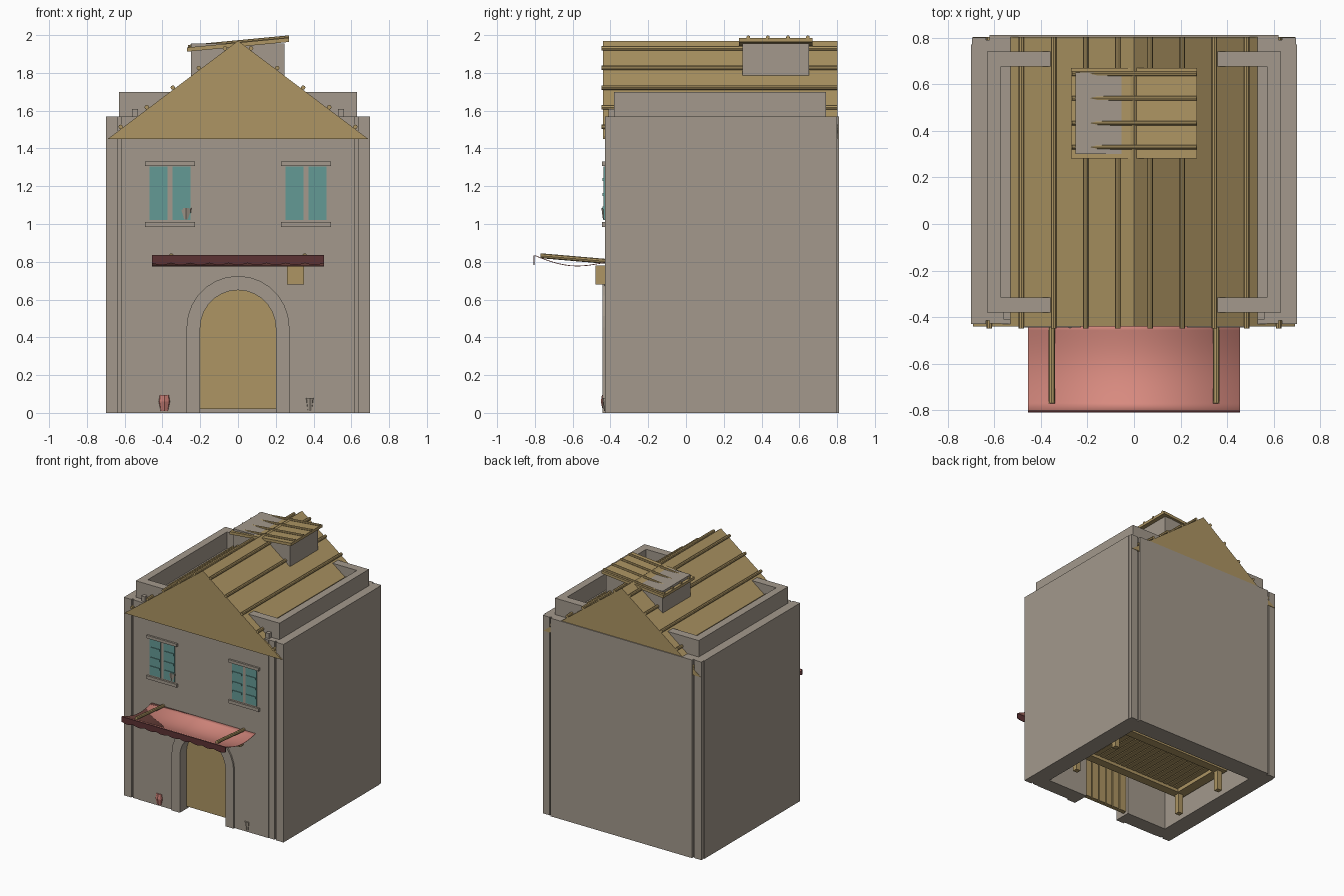
import bpy, bmesh, math
from mathutils import Vector

if "Cube" in bpy.data.objects:
    bpy.data.objects.remove(bpy.data.objects["Cube"], do_unlink=True)


def material(name, *rgb):
    linear = [((c / 255 + 0.055) / 1.055) ** 2.4 for c in rgb] + [1]
    m = bpy.data.materials.new(name)
    m.use_nodes = True
    m.diffuse_color = linear
    m.node_tree.nodes["Principled BSDF"].inputs["Base Color"].default_value = linear
    return m


PLASTER = material("plaster", 163, 153, 140)
WOOD = material("wood", 173, 149, 99)
TEAL = material("teal_paint", 100, 154, 149)
CLOTH = material("awning_cloth", 217, 139, 128)
MAROON = material("maroon_trim", 92, 50, 52)
CLAY = material("clay", 195, 122, 113)


def finish(name, bm, mat):
    bmesh.ops.recalc_face_normals(bm, faces=bm.faces)
    mesh = bpy.data.meshes.new(name)
    bm.to_mesh(mesh)
    bm.free()
    mesh.materials.append(mat)
    obj = bpy.data.objects.new(name, mesh)
    bpy.context.collection.objects.link(obj)
    return obj


def box(name, x, y, z, mat):
    """Box from three (low, high) ranges."""
    bm = bmesh.new()
    bmesh.ops.create_cube(bm, size=1)
    for v in bm.verts:
        v.co = [(a + b) / 2 + c * (b - a) for c, (a, b) in zip(v.co, (x, y, z))]
    return finish(name, bm, mat)


def pair(name, x, y, z, mat):
    """Box and its mirror image across x."""
    box(name + "_left", x, y, z, mat)
    box(name + "_right", (-x[1], -x[0]), y, z, mat)


def slab(name, outline, y, mat):
    """Front outline in x and z, extruded along y."""
    bm = bmesh.new()
    face = bm.faces.new([bm.verts.new((px, y[0], pz)) for px, pz in outline])
    new = bmesh.ops.extrude_face_region(bm, geom=[face])["geom"]
    bmesh.ops.translate(bm, vec=(0, y[1] - y[0], 0),
                        verts=[g for g in new if isinstance(g, bmesh.types.BMVert)])
    return finish(name, bm, mat)


def rod(name, a, b, r1, mat, r2=None, sides=8):
    a, b = Vector(a), Vector(b)
    bm = bmesh.new()
    bmesh.ops.create_cone(bm, cap_ends=True, segments=sides, radius1=r1,
                          radius2=r1 if r2 is None else r2, depth=(b - a).length)
    obj = finish(name, bm, mat)
    obj.location = (a + b) / 2
    obj.rotation_euler = (b - a).to_track_quat("Z", "Y").to_euler()
    return obj


def arch(r, spring, steps=14):
    """Arch outline from left foot to right foot."""
    curve = [(-r * math.cos(math.pi * i / steps), spring + r * math.sin(math.pi * i / steps))
             for i in range(steps + 1)]
    return [(-r, 0)] + curve + [(r, 0)]


# Walls around an open room
TOP = 1.57
slab("front_wall", [(-.57, 0)] + arch(.2, .45) + [(.57, 0), (.57, TOP), (-.57, TOP)],
     (-.43, -.31), PLASTER)
box("back_wall", (-.62, .62), (.66, .81), (0, TOP), PLASTER)
pair("side_wall", (.56, .69), (-.415, .79), (0, TOP), PLASTER)
pair("side_panel", (.68, .70), (-.42, .77), (0, TOP), PLASTER)
pair("front_pilaster", (.565, .62), (-.427, -.4), (0, TOP), PLASTER)
pair("front_corner", (.635, .70), (-.43, -.4), (0, TOP), PLASTER)
pair("back_corner", (.635, .695), (.76, .80), (0, TOP), PLASTER)
box("roof_deck", (-.6, .6), (-.4, .78), (1.5, TOP), PLASTER)

# Parapet around the flat edge, with drain spouts
pair("parapet_side", (.57, .63), (-.38, .74), (1.5, 1.7), PLASTER)
pair("parapet_front", (.28, .57), (-.38, -.315), (1.5, 1.7), PLASTER)
pair("parapet_back", (.28, .57), (.675, .74), (1.5, 1.7), PLASTER)
pair("spout", (.53, .56), (-.41, -.37), (1.57, 1.61), PLASTER)

# Gable roof with purlins
RIDGE, EAVE, HALF = 1.97, 1.45, .69
slab("gable_roof", [(-HALF, EAVE), (HALF, EAVE), (0, RIDGE)], (-.44, .803), WOOD)
for i in range(-5, 5):
    x = (i + .5) * .138
    z = RIDGE - abs(x) * (RIDGE - EAVE) / HALF + .012
    rod("purlin", (x, -.448, z), (x, .803, z), .012, WOOD)

# Roof vent with a tilted slatted lid
box("vent_box", (-.25, .245), (.3, .65), (1.78, 1.955), PLASTER)


def lid(x):
    return 1.96 + .095 * x


slab("vent_lid", [(-.27, lid(-.27)), (.27, lid(.27)), (.27, lid(.27) - .022), (-.27, lid(-.27) - .022)],
     (.28, .67), WOOD)
for y in (.33, .433, .54, .645):
    rod("lid_slat", (-.265, y, lid(-.265) + .003), (.27, y, lid(.27) + .003), .01, WOOD)

# Shuttered windows
for side in (-1, 1):
    c = side * .36
    box("window_lintel", (c - .133, c + .133), (-.445, -.42), (1.307, 1.33), PLASTER)
    box("window_sill", (c - .133, c + .133), (-.445, -.42), (.985, 1.01), PLASTER)
    for leaf in (-1, 1):
        m = c + leaf * .061
        box("shutter", (m - .048, m + .048), (-.436, -.42), (1.02, 1.305), TEAL)
        for z in (1.085, 1.155, 1.235):
            box("shutter_batten", (m - .042, m + .042), (-.441, -.43), (z - .008, z + .008), TEAL)
rod("window_pot", (-.275, -.412, 1.025), (-.275, -.412, 1.085), .028, PLASTER, .036)

# Arched doorway
inner, outer = arch(.2, .45), arch(.272, .453)
slab("door_arch", outer + inner[::-1], (-.443, -.42), PLASTER)
box("arch_lintel", (-.265, .265), (-.434, -.42), (.672, .7), PLASTER).scale = (1, 1, 1)
slab("door", [(x, max(z, .02)) for x, z in arch(.2, .45)], (-.36, -.34), WOOD)
for i in range(6):
    x = (i - 2.5) * .066
    box("door_plank", (x - .028, x + .028), (-.345, -.325), (.02, .58), WOOD)

# Sagging awning with poles and a scalloped valance
W = .455
bm = bmesh.new()
rows = []
for i in range(13):
    t = i / 12
    y, z = -.425 - .375 * t, .80 + .035 * t - .036 * math.sin(math.pi * t)
    rows.append([bm.verts.new((s * W, y, z)) for s in (-1, 1)])
for a, b in zip(rows, rows[1:]):
    bm.faces.new((a[0], a[1], b[1], b[0]))
awning = finish("awning", bm, CLOTH)
mod = awning.modifiers.new("thickness", "SOLIDIFY")
mod.thickness = .004
for p in awning.data.polygons:
    p.use_smooth = True
N = 72
edge = [(-W + 2 * W * i / N, .793 - .01 * abs(math.sin(math.pi * i / 8))) for i in range(N + 1)]
slab("valance", edge + [(W, .834), (-W, .834)], (-.808, -.803), MAROON)
for side in (-1, 1):
    rod("awning_pole", (side * .353, -.42, .802), (side * .353, -.77, .832), .013, WOOD)

# Hanging box and pots by the wall
box("wall_box", (.26, .35), (-.48, -.42), (.68, .78), WOOD)
rod("clay_pot", (-.39, -.415, .01), (-.39, -.415, .06), .025, CLAY, .036)
rod("clay_pot_neck", (-.39, -.415, .06), (-.39, -.415, .095), .036, CLAY, .03)
rod("small_pot", (.38, -.42, .01), (.38, -.42, .08), .014, PLASTER, .024)

# Low slatted bench inside the room
pair("bench_side", (.46, .54), (-.11, .43), (.16, .2), WOOD)
for y in (-.11, .36):
    box("bench_rail", (-.46, .46), (y, y + .07), (.16, .2), WOOD)
for i in range(18):
    x = (i - 8.5) * .051
    box("bench_slat", (x - .021, x + .021), (-.05, .37), (.185, .2), WOOD)
for y in (-.07, .38):
    pair("bench_leg", (.475, .515), (y - .02, y + .02), (0, .17), WOOD)
